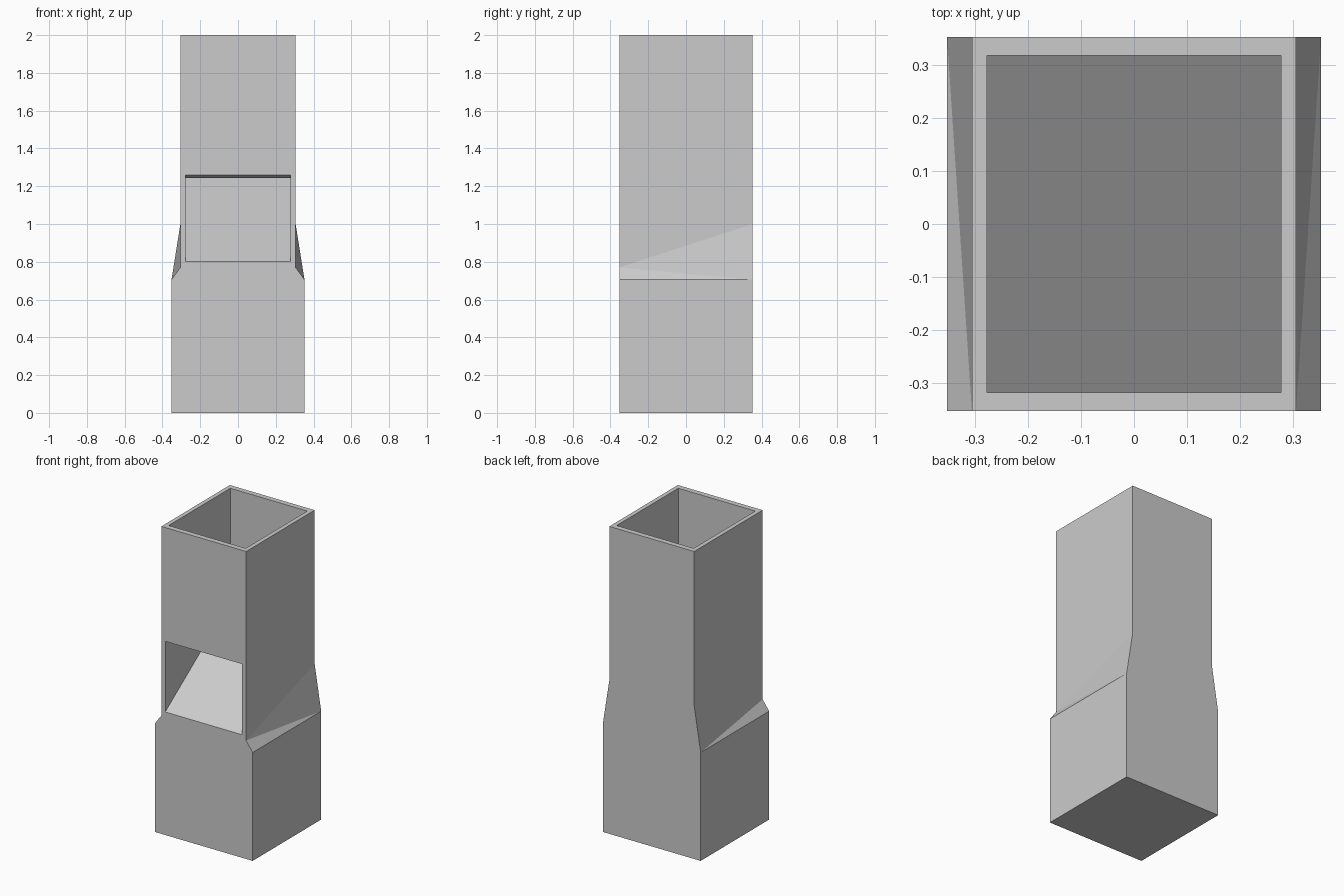
import bpy, bmesh

if "Cube" in bpy.data.objects:
    bpy.data.objects.remove(bpy.data.objects["Cube"])

W, N, D = 0.352, 0.305, 0.352      # base half width, shaft half width, half depth


def new_object(name, bm):
    bmesh.ops.recalc_face_normals(bm, faces=bm.faces)
    mesh = bpy.data.meshes.new(name)
    bm.to_mesh(mesh)
    bm.free()
    obj = bpy.data.objects.new(name, mesh)
    bpy.context.collection.objects.link(obj)
    return obj


# Outer body: front and back silhouettes whose shoulders end at different heights
def outline(bm, y, shoulder):
    half = [(W, 0), (W, 0.705), (N, shoulder), (N, 2)]
    pts = half + [(-x, z) for x, z in reversed(half)]
    return [bm.verts.new((x, y, z)) for x, z in pts]


bm = bmesh.new()
front = outline(bm, -D, 0.77)
back = outline(bm, D, 1.0)
bm.faces.new(front)
bm.faces.new(back)
for i in range(8):
    j = (i + 1) % 8
    if i in (1, 5):                # twisted shoulder, split front top to back bottom
        low, top = (i, j) if i == 1 else (j, i)
        bm.faces.new((front[low], back[low], front[top]))
        bm.faces.new((back[low], back[top], front[top]))
    else:
        bm.faces.new((front[i], front[j], back[j], back[i]))
body = new_object("chimney_body", bm)

# Cavity: sloping floor, open shaft and front opening in one side profile
profile = [(-0.40, 0.767), (0.317, 1.266), (0.317, 2.1),
           (-0.317, 2.1), (-0.317, 1.243), (-0.40, 1.283)]
bm = bmesh.new()
face = bm.faces.new([bm.verts.new((-0.277, y, z)) for y, z in profile])
side = bmesh.ops.extrude_face_region(bm, geom=[face])["geom"]
bmesh.ops.translate(bm, vec=(0.554, 0, 0),
                    verts=[v for v in side if isinstance(v, bmesh.types.BMVert)])
cavity = new_object("cavity_cutter", bm)
cavity.hide_render = True
cavity.hide_set(True)

cut = body.modifiers.new("cavity", 'BOOLEAN')
cut.operation = 'DIFFERENCE'
cut.solver = 'EXACT'
cut.object = cavity
